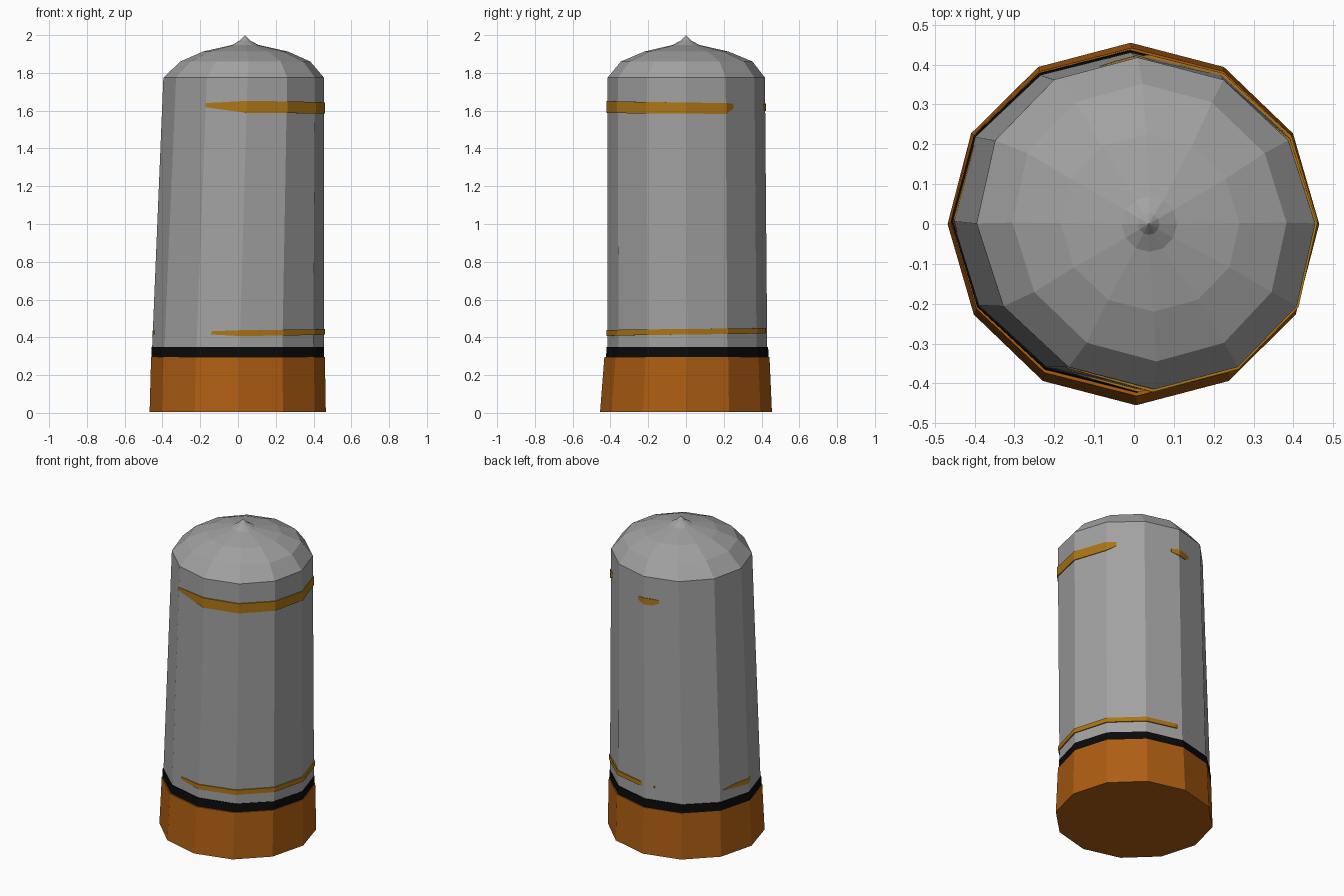
import bpy, bmesh, math
from mathutils import Vector

if "Cube" in bpy.data.objects:
    bpy.data.objects.remove(bpy.data.objects["Cube"])

N = 12


def material(name, rgb):
    m = bpy.data.materials.new(name)
    m.diffuse_color = (*rgb, 1)
    m.use_nodes = True
    m.node_tree.nodes["Principled BSDF"].inputs["Base Color"].default_value = m.diffuse_color
    return m


grey = material("grey", (0.36, 0.36, 0.36))
orange = material("burnt_orange", (0.42, 0.11, 0.006))
gold = material("gold", (0.42, 0.18, 0.008))
black = material("black", (0.003, 0.003, 0.003))


def corner(r, i, grow=0.0):
    """Corner i of a 12-sided ring r = (z, x min, x max, y min, y max, shear)."""
    z, x0, x1, y0, y1, shear = r
    a = 2 * math.pi * i / N
    y = (y0 + y1) / 2 + ((y1 - y0) / 2 + grow) * math.sin(a)
    x = (x0 + x1) / 2 + ((x1 - x0) / 2 + grow) * math.cos(a) - shear * y
    return Vector((x, y, z))


def finish(name, bm, mat):
    bmesh.ops.recalc_face_normals(bm, faces=bm.faces)
    me = bpy.data.meshes.new(name)
    bm.to_mesh(me)
    bm.free()
    me.materials.append(mat)
    ob = bpy.data.objects.new(name, me)
    bpy.context.collection.objects.link(ob)
    return ob


def loft(name, rings, mat, tip=None):
    """Stack of rings with a flat bottom and a flat or pointed top."""
    bm = bmesh.new()
    loops = [[bm.verts.new(corner(r, i)) for i in range(N)] for r in rings]
    for a, b in zip(loops, loops[1:]):
        for i in range(N):
            j = (i + 1) % N
            bm.faces.new((a[i], a[j], b[j], b[i]))
    bm.faces.new(loops[0][::-1])
    if tip:
        t = bm.verts.new(tip)
        for i in range(N):
            bm.faces.new((loops[-1][i], loops[-1][(i + 1) % N], t))
    else:
        bm.faces.new(loops[-1])
    return finish(name, bm, mat)


LOW = (0.33, -0.455, 0.455, -0.415, 0.43, 0.02)
RIM = (1.775, -0.395, 0.455, -0.415, 0.418, 0.05)

# Flared base and dark collar
loft("base", [(0.004, -0.468, 0.465, -0.455, 0.455, 0.015),
              (0.297, -0.46, 0.46, -0.432, 0.442, 0.015)], orange)
loft("collar", [(0.285, -0.459, 0.456, -0.424, 0.437, 0.02),
                (0.35, -0.459, 0.456, -0.42, 0.435, 0.02)], black)

# Leaning body with domed, pointed top
loft("body", [LOW, RIM,
              (1.86, -0.305, 0.383, -0.345, 0.352, 0.05),
              (1.913, -0.185, 0.265, -0.22, 0.225, 0.04),
              (1.948, -0.03, 0.108, -0.07, 0.07, 0.0),
              (1.972, 0.01, 0.064, -0.027, 0.027, 0.0)],
     grey, tip=(0.037, 0, 2.0))


def on_body(deg, z, grow):
    """Point on the faceted body wall at an angle and height."""
    t = (z - LOW[0]) / (RIM[0] - LOW[0])
    r = [l + (h - l) * t for l, h in zip(LOW, RIM)]
    i = math.floor(deg / 30)
    return corner(r, i, grow).lerp(corner(r, i + 1, grow), deg / 30 - i)


def band(name, start, end):
    """Thin strip between two (angle, z low, z high, lift) stations per end."""
    keys = start + end
    full0, full1 = start[-1], end[0]
    inner = [a for a in range(-120, 200, 30) if full0[0] < a < full1[0]]
    for a in inner:
        t = (a - full0[0]) / (full1[0] - full0[0])
        keys.append([p + (q - p) * t for p, q in zip(full0, full1)])
    bm = bmesh.new()
    prev = None
    for deg, lo, hi, lift in sorted(keys, key=lambda k: k[0]):
        cur = [bm.verts.new(on_body(deg, z, g)) for z, g in
               ((lo, -0.004), (lo, lift), (hi, lift), (hi, -0.004))]
        if prev:
            for i in range(4):
                j = (i + 1) % 4
                bm.faces.new((prev[i], prev[j], cur[j], cur[i]))
        else:
            bm.faces.new(cur)
        prev = cur
    bm.faces.new(prev)
    finish(name, bm, gold)


# Gold bands that fade into the wall, plus their short visible ends
band("upper_band", [[-120, 1.618, 1.64, 0.002], [-90, 1.588, 1.652, 0.007]],
     [[30, 1.583, 1.64, 0.005], [38, 1.613, 1.637, 0.002]])
band("upper_band_end", [[83, 1.61, 1.632, 0.002], [90, 1.597, 1.638, 0.004]],
     [[97, 1.597, 1.638, 0.004], [103, 1.615, 1.635, 0.002]])
band("lower_band", [[-110, 0.415, 0.432, 0.002], [-90, 0.407, 0.438, 0.007]],
     [[84, 0.422, 0.45, 0.007], [98, 0.428, 0.44, 0.002]])
band("lower_band_end", [[153, 0.417, 0.421, 0.002], [166, 0.41, 0.435, 0.003]],
     [[179, 0.405, 0.437, 0.004], [184, 0.42, 0.437, 0.002]])
